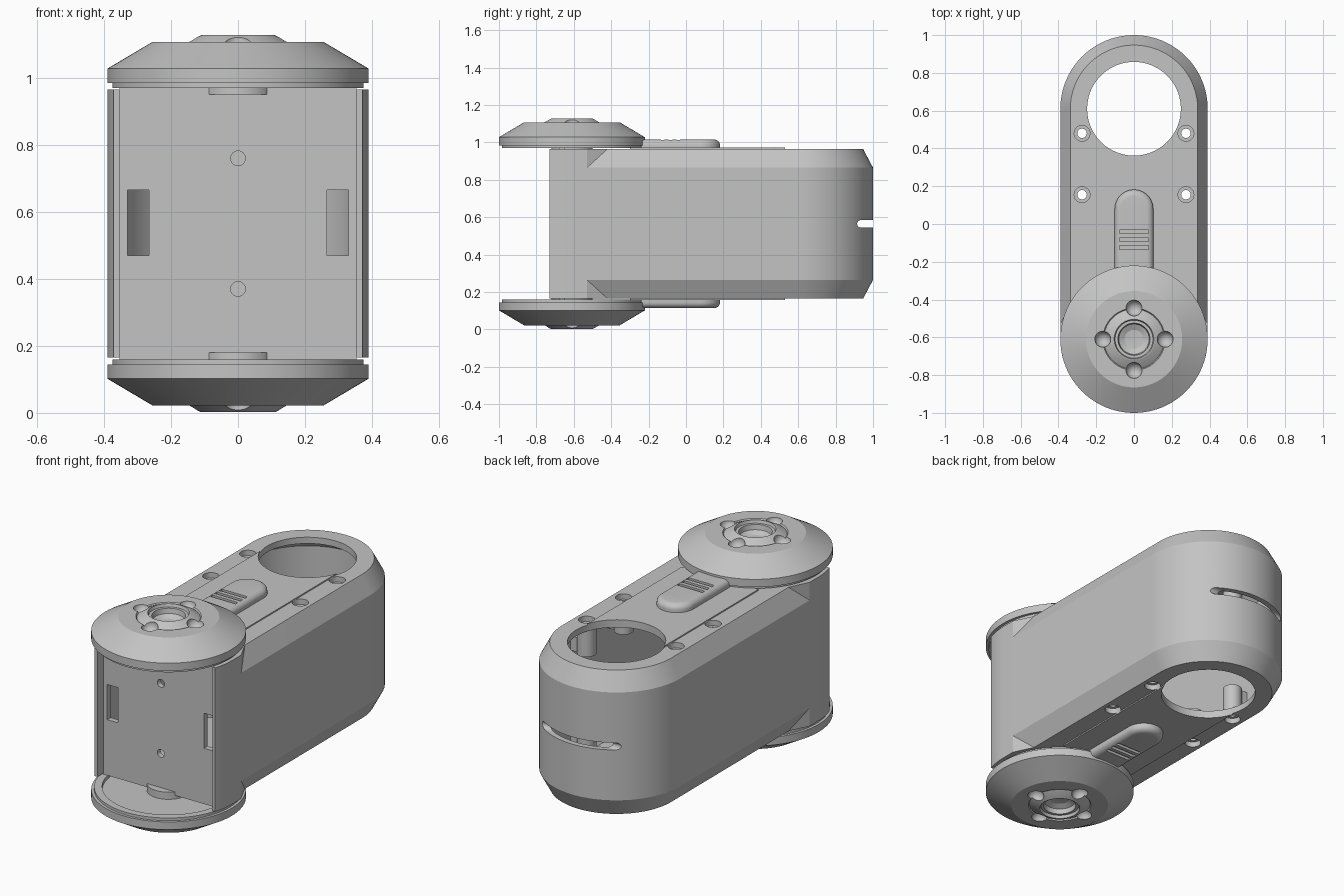
import bpy, bmesh, math
from mathutils import Matrix, Vector

MID = 0.565            # height of the mirror plane
FRONT, BACK = -0.61, 0.61   # centres of the rounded ends
R = 0.39
WALL = 0.03
PANEL_Y = -0.678

if "Cube" in bpy.data.objects:
    bpy.data.objects.remove(bpy.data.objects["Cube"])

grey = bpy.data.materials.new("plain grey")
grey.use_nodes = True
grey.diffuse_color = (0.55, 0.55, 0.55, 1)
grey.node_tree.nodes["Principled BSDF"].inputs["Base Color"].default_value = (0.55, 0.55, 0.55, 1)


def make(name, bm):
    bmesh.ops.recalc_face_normals(bm, faces=bm.faces)
    me = bpy.data.meshes.new(name)
    bm.to_mesh(me)
    bm.free()
    me.materials.append(grey)
    ob = bpy.data.objects.new(name, me)
    bpy.context.scene.collection.objects.link(ob)
    return ob


def loft(name, layers):
    """Skin a stack of matching outlines and close both ends."""
    bm = bmesh.new()
    rings = [[bm.verts.new(p) for p in layer] for layer in layers]
    n = len(rings[0])
    for a, b in zip(rings, rings[1:]):
        for i in range(n):
            j = (i + 1) % n
            bm.faces.new((a[i], a[j], b[j], b[i]))
    bm.faces.new(rings[0][::-1])
    bm.faces.new(rings[-1])
    return make(name, bm)


def box(name, x0, x1, y0, y1, z0, z1):
    return loft(name, [[(x0, y0, z), (x1, y0, z), (x1, y1, z), (x0, y1, z)] for z in (z0, z1)])


def cylinder(name, x, y, z0, z1, r, n=24):
    ring = [(x + r * math.cos(math.tau * i / n), y + r * math.sin(math.tau * i / n)) for i in range(n)]
    return loft(name, [[(px, py, z) for px, py in ring] for z in (z0, z1)])


def sphere(name, centre, r):
    bm = bmesh.new()
    bmesh.ops.create_uvsphere(bm, u_segments=24, v_segments=12, radius=r,
                              matrix=Matrix.Translation(centre))
    return make(name, bm)


def lathe(name, profile, y, n=96):
    """Spin a profile of (radius, height) pairs that starts and ends on the axis."""
    bm = bmesh.new()
    vs = [bm.verts.new((r, y, z)) for r, z in profile]
    es = [bm.edges.new(pair) for pair in zip(vs, vs[1:])]
    bmesh.ops.spin(bm, geom=vs + es, cent=(0, y, 0), axis=(0, 0, 1), angle=math.tau, steps=n)
    bmesh.ops.remove_doubles(bm, verts=bm.verts, dist=1e-5)
    return make(name, bm)


def cut(ob, cutters):
    """Subtract each cutter, bake the result and delete the cutters."""
    for c in cutters:
        m = ob.modifiers.new("cut", 'BOOLEAN')
        m.operation, m.solver, m.object = 'DIFFERENCE', 'EXACT', c
    dg = bpy.context.evaluated_depsgraph_get()
    baked = bpy.data.meshes.new_from_object(ob.evaluated_get(dg))
    ob.modifiers.clear()
    ob.data = baked
    for c in cutters:
        bpy.data.objects.remove(c)


def mirror_down(ob, name):
    me = ob.data.copy()
    me.transform(Matrix.Translation((0, 0, 2 * MID)) @ Matrix.Scale(-1, 4, (0, 0, 1)))
    me.flip_normals()
    copy = bpy.data.objects.new(name, me)
    bpy.context.scene.collection.objects.link(copy)


def arc(cy, r, a0, a1, n):
    return [(r * math.cos(math.radians(a0 + (a1 - a0) * i / n)),
             cy + r * math.sin(math.radians(a0 + (a1 - a0) * i / n))) for i in range(n + 1)]


# Main body: long rounded shell, chamfered everywhere except near the front
def body_layer(z, inset, r, reach):
    front = math.degrees(math.asin(reach / r))
    turn = -0.42 if inset else -0.529
    pts = arc(FRONT, r, -front, 0, 5) + [(r, -0.53), (r, turn)] + arc(BACK, r, 0, 180, 64)
    pts += [(-r, turn), (-r, -0.53)] + arc(FRONT, r, 180, 180 + front, 5)
    out = []
    for x, y in pts:
        k = inset if y > -0.45 else 0
        d = Vector((x, max(y - BACK, 0))).normalized() * k
        out.append((x - d.x, y - d.y, z))
    return out


def shell(name, r, reach, lid):
    return loft(name, [body_layer(z, inset, r, reach) for z, inset in
                       ((0.165 + lid, 0.053), (0.265, 0), (0.865, 0), (0.965 - lid, 0.053))])


body = shell("body", R, 0.12, 0)
panel = box("front_panel", -0.354, 0.354, PANEL_Y, PANEL_Y + WALL, 0.16, 0.97)
plate = box("top_plate", -0.235, 0.235, -0.3, 0.53, 0.94, 0.972)


def bore():
    return cylinder("bore", 0, BACK, -1, 2, 0.248, 96)


# Hollow inside, stepped screw holes, large bore and rear slot
tools = [shell("cavity", R - WALL, 0.16, 0.035), bore(),
         box("front_opening", -0.354, 0.354, -0.9, PANEL_Y, 0, 1.2)]
screws = [(x, y) for x in (-0.275, 0.275) for y in (0.155, 0.48)]
for x, y in screws:
    tools += [cylinder("sink_top", x, y, 0.9, 1.2, 0.042),
              cylinder("sink_low", x, y, 0, 0.23, 0.042)]
rear = cylinder("rear_slot", 0, 0, -1, 1, 0.02)
rear.data.transform(Matrix.Translation((0, 0.935, MID)) @ Matrix.Rotation(math.pi / 2, 4, 'Y'))
tools += [rear, box("rear_slot_open", -1, 1, 0.935, 1.2, MID - 0.02, MID + 0.02)]
cut(body, tools)

# Front panel openings: two latches and two screw holes
tools = [box("slot", s * 0.2975 - 0.0325, s * 0.2975 + 0.0325, -0.9, -0.55, 0.47, 0.665)
         for s in (-1, 1)]
for z in (0.37, 0.76):
    hole = cylinder("hole", 0, 0, 0, 0.3, 0.022)
    hole.data.transform(Matrix.Translation((0, -0.78, z)) @ Matrix.Rotation(-math.pi / 2, 4, 'X'))
    tools.append(hole)
cut(panel, tools)
cut(plate, [bore()] + [cylinder("sink", x, y, 0.9, 1.2, 0.042) for x, y in screws])
mirror_down(plate, "bottom_plate")

# Hollow screw posts under the lids, each tied to the side wall by a rib
for x, y in screws:
    post = cylinder("top_screw_post", x, y, 0.78, 0.935, 0.05)
    cut(post, [cylinder("screw", x, y, 0, 1.2, 0.025)])
    side = math.copysign(1, x)
    x0, x1 = sorted((x + side * 0.04, side * 0.365))
    rib = box("top_post_rib", x0, x1, y - 0.02, y + 0.02, 0.78, 0.86)
    mirror_down(post, "bottom_screw_post")
    mirror_down(rib, "bottom_post_rib")

# Round end caps with a lipped inner face, conical rim and dished hub
cap = lathe("top_cap", [(0, 0.95), (0.11, 0.95), (0.11, 0.99), (0.335, 0.99), (0.335, 0.97),
                        (0.375, 0.97), (0.375, 0.985), (R, 0.985), (R, 1.028), (0.255, 1.108),
                        (0.165, 1.108), (0.16, 1.1), (0.15, 1.108), (0.11, 1.128), (0.105, 1.128),
                        (0.1, 1.112), (0.085, 1.112), (0.08, 1.085), (0.05, 1.07), (0, 1.065)], FRONT)
cut(cap, [sphere("dimple", (0.165 * math.cos(a), FRONT + 0.165 * math.sin(a), 1.112), 0.043)
          for a in (0, math.pi / 2, math.pi, -math.pi / 2)])
mirror_down(cap, "bottom_cap")


# Thumb sliders with rounded edges and three grip grooves
def slider_layer(z, inset):
    r = 0.102 - inset
    return [(x, y, z) for x, y in [(-r, -0.24), (r, -0.24)] + arc(0.08, r, 0, 180, 32)]


turns = [math.pi / 2 * i / 6 for i in range(7)]
slider = loft("top_slider", [slider_layer(0.95, 0)] +
              [slider_layer(0.986 + 0.03 * math.sin(a), 0.035 * (1 - math.cos(a))) for a in turns])
cut(slider, [box("groove", -0.078, 0.078, y - 0.01, y + 0.01, 1.002, 1.1)
             for y in (-0.125, -0.083, -0.041)])
mirror_down(slider, "bottom_slider")

# Smooth the round surfaces and keep the edges crisp
for ob in bpy.context.scene.objects:
    ob.select_set(ob.type == 'MESH')
bpy.context.view_layer.objects.active = body
bpy.ops.object.shade_smooth_by_angle(angle=math.radians(20))
